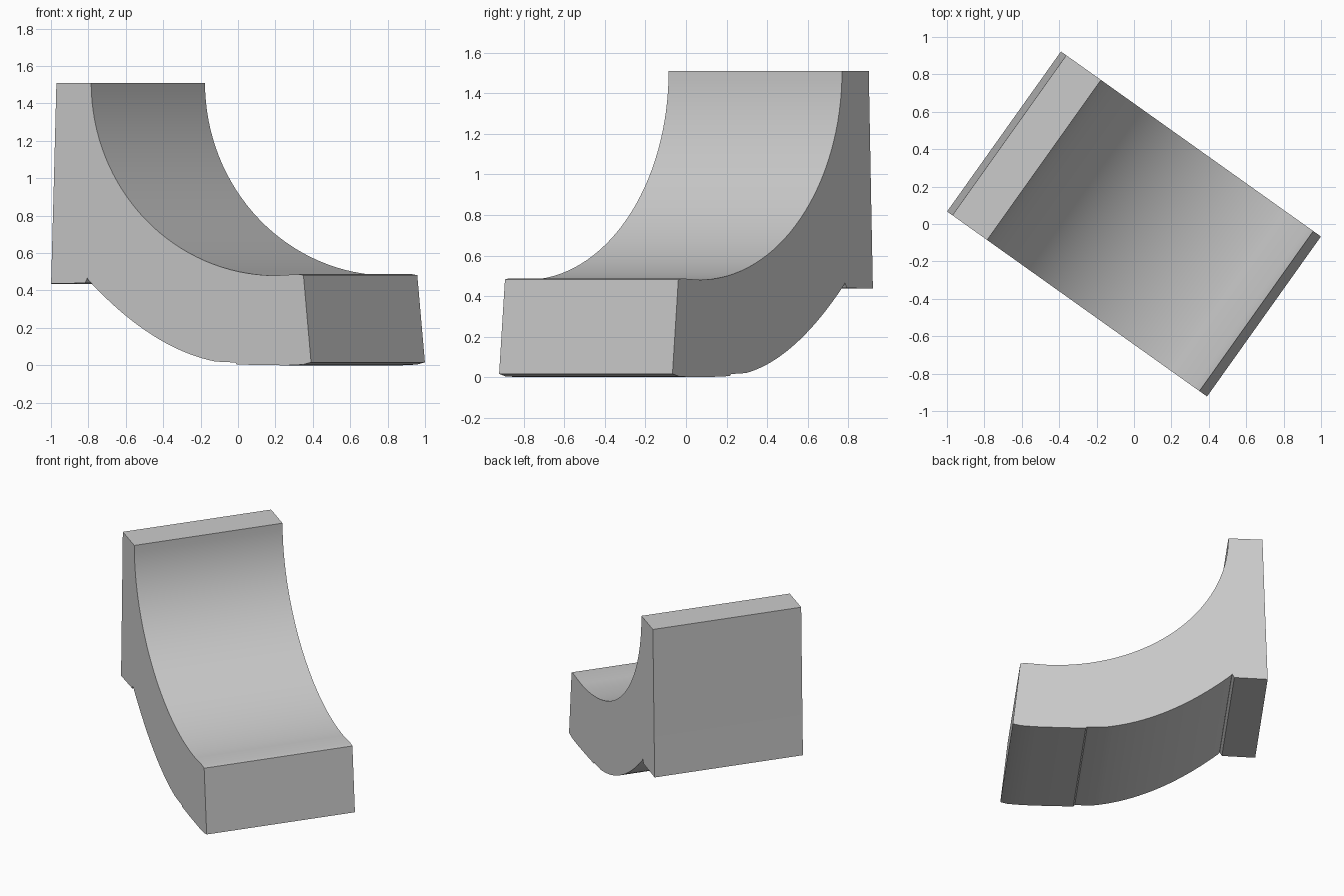
import bpy, bmesh, math
from mathutils import Vector

if "Cube" in bpy.data.objects:
    bpy.data.objects.remove(bpy.data.objects["Cube"])

# Plan directions: u runs back to front of the ramp, w across its width
u = Vector((0.815, -0.58, 0)).normalized()
w = Vector((0.58, 0.815, 0)).normalized()
HALF_W = 0.525

# Inner scoop: quarter ellipse from the top lip down to the toe
N = 32
scoop = []
for i in range(N + 1):
    a = math.radians(90) * i / N
    scoop.append((0.62 - 1.21 * math.cos(a), 1.51 - 1.03 * math.sin(a)))

# Toe block and the small step on its underside
toe = [(0.77, 0.487), (0.803, 0.482), (0.853, 0.016), (0.80, 0.004),
       (0.70, 0.0), (0.52, 0.001), (0.365, 0.005), (0.355, 0.015)]

# Outer curved underside, rising to the back slab
belly = []
for i in range(21):
    t = 0.836 * i / 20
    belly.append((0.226 - t, 0.02 + 0.163 * t + 0.43 * t * t))

# Back slab with a small notch where it meets the curve
slab = [(-0.615, 0.467), (-0.63, 0.44), (-0.853, 0.436),
        (-0.836, 0.94), (-0.818, 1.51)]

profile = scoop + toe + belly + slab

# Extrude the profile across the width
bm = bmesh.new()
verts = [bm.verts.new(u * s - w * HALF_W + Vector((0, 0, z))) for s, z in profile]
face = bm.faces.new(verts)
ext = bmesh.ops.extrude_face_region(bm, geom=[face])
moved = [g for g in ext["geom"] if isinstance(g, bmesh.types.BMVert)]
bmesh.ops.translate(bm, verts=moved, vec=w * HALF_W * 2)
bmesh.ops.recalc_face_normals(bm, faces=bm.faces)
mesh = bpy.data.meshes.new("curved_ramp")
bm.to_mesh(mesh)
bm.free()
ramp = bpy.data.objects.new("curved_ramp", mesh)
bpy.context.collection.objects.link(ramp)

# Smooth curves, sharp corners
bpy.context.view_layer.objects.active = ramp
ramp.select_set(True)
bpy.ops.object.shade_smooth_by_angle(angle=math.radians(30))
